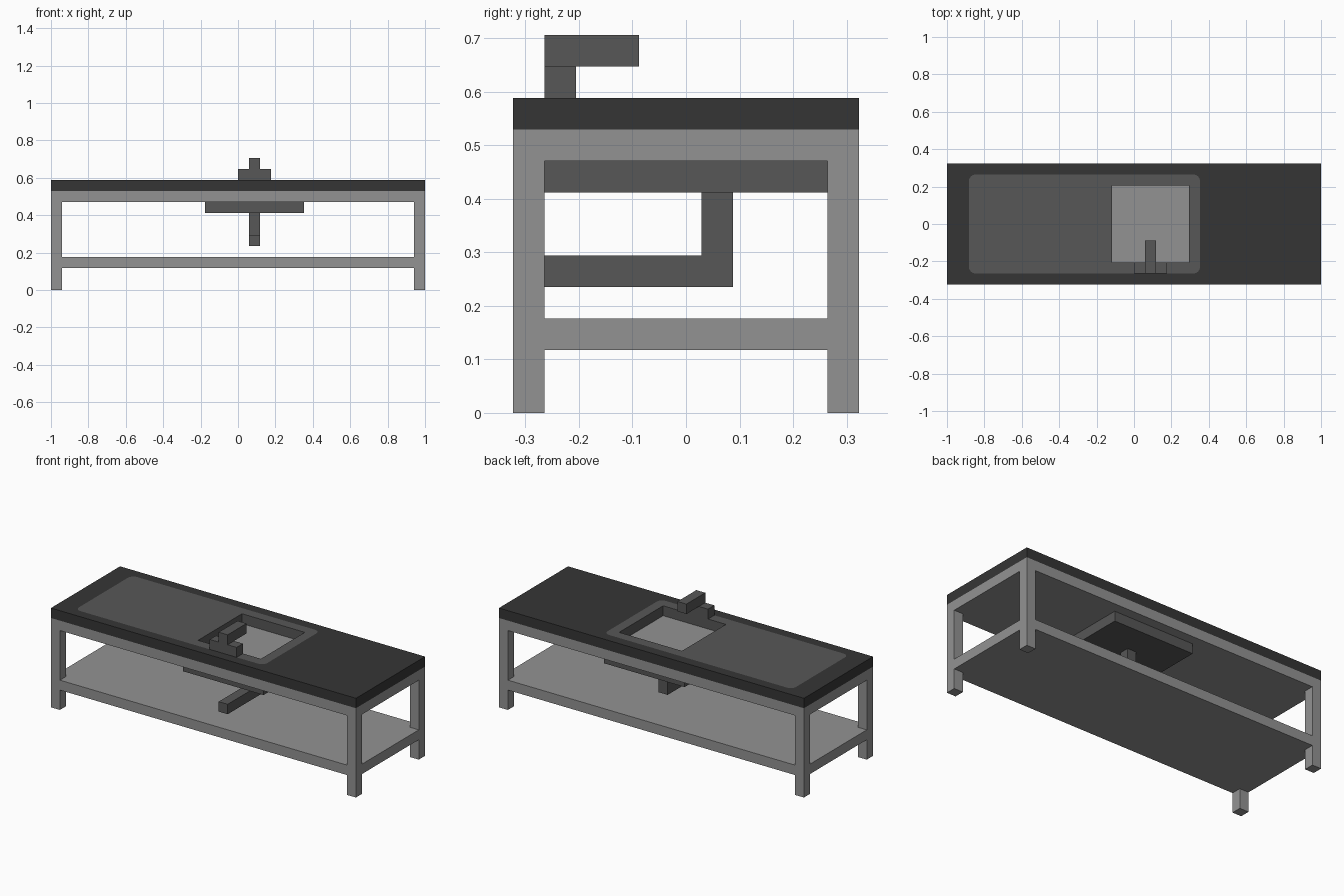
import bpy
import bmesh
import math

if "Cube" in bpy.data.objects:
    bpy.data.objects.remove(bpy.data.objects["Cube"], do_unlink=True)

U = 1 / 17  # the piece is laid out on a module, 34 modules long


def make_material(name, grey):
    mat = bpy.data.materials.new(name)
    mat.use_nodes = True
    colour = (grey, grey, grey, 1)
    mat.diffuse_color = colour
    mat.node_tree.nodes["Principled BSDF"].inputs["Base Color"].default_value = colour
    return mat


light_grey = make_material("light grey frame", 0.29)
mid_grey = make_material("mid grey metal", 0.095)
charcoal = make_material("charcoal worktop", 0.036)


def prism(name, outline, z0, z1, mat):
    """Extrude a flat outline between two heights, all in modules."""
    bm = bmesh.new()
    face = bm.faces.new([bm.verts.new((x * U, y * U, z0 * U)) for x, y in outline])
    up = bmesh.ops.extrude_face_region(bm, geom=[face])["geom"]
    verts = [v for v in up if isinstance(v, bmesh.types.BMVert)]
    bmesh.ops.translate(bm, verts=verts, vec=(0, 0, (z1 - z0) * U))
    bmesh.ops.recalc_face_normals(bm, faces=bm.faces)
    mesh = bpy.data.meshes.new(name)
    bm.to_mesh(mesh)
    bm.free()
    mesh.materials.append(mat)
    obj = bpy.data.objects.new(name, mesh)
    bpy.context.collection.objects.link(obj)
    return obj


def rectangle(x0, x1, y0, y1):
    return [(x0, y0), (x1, y0), (x1, y1), (x0, y1)]


def rounded(x0, x1, y0, y1, r, steps=6):
    centres = [(x1 - r, y1 - r), (x0 + r, y1 - r), (x0 + r, y0 + r), (x1 - r, y0 + r)]
    points = []
    for i, (cx, cy) in enumerate(centres):
        for k in range(steps + 1):
            a = math.pi / 2 * (i + k / steps)
            points.append((cx + r * math.cos(a), cy + r * math.sin(a)))
    return points


def cut(obj, cutter):
    mod = obj.modifiers.new("cut", "BOOLEAN")
    mod.operation = "DIFFERENCE"
    mod.solver = "EXACT"
    mod.object = cutter
    bpy.context.view_layer.objects.active = obj
    bpy.ops.object.modifier_apply(modifier=mod.name)
    bpy.data.objects.remove(cutter, do_unlink=True)


A, B = 17, 5.5      # half length and half depth
a, b = A - 1, B - 1  # inner edges of the legs

# Legs
for side, sx in (("right", -1), ("left", 1)):
    for end, sy in (("front", -1), ("back", 1)):
        xs, ys = sorted((sx * a, sx * A)), sorted((sy * b, sy * B))
        prism(f"{end}_{side}_leg", rectangle(*xs, *ys), 0, 9, light_grey)

# Shelf and top deck, notched around the legs
half = [(A, -b), (A, b), (a, b), (a, B), (-a, B), (-a, b)]
notched = half + [(-x, -y) for x, y in half]
prism("lower_shelf", notched, 2, 3, light_grey)
prism("upper_deck", notched, 8, 9, light_grey)

# Worktop with an opening for the sink and drainer
worktop = prism("worktop", rectangle(-A, A, -B, B), 9, 10, charcoal)
panel = rounded(-15, 6, -b, b, 0.6)
cut(worktop, prism("opening_cutter", panel, 8, 11, charcoal))

# Flush drainer panel with a sunken basin
drainer = prism("drainer_panel", panel, 8.8, 10, mid_grey)
cut(drainer, prism("basin_cutter", rectangle(-2, 5, -3.5, 3.5), 9, 11, mid_grey))
prism("basin_underside", rectangle(-3, 6, -b, b), 7, 8, mid_grey)

# Tap
prism("tap_base", rectangle(0, 3, -4.5, -3.5), 10, 11, mid_grey)
prism("tap_spout", rectangle(1, 2, -4.5, -1.5), 11, 12, mid_grey)

# Waste pipe
prism("waste_pipe_drop", rectangle(1, 2, 0.5, 1.5), 5, 7, mid_grey)
prism("waste_pipe_run", rectangle(1, 2, -4.5, 1.5), 4, 5, mid_grey)
